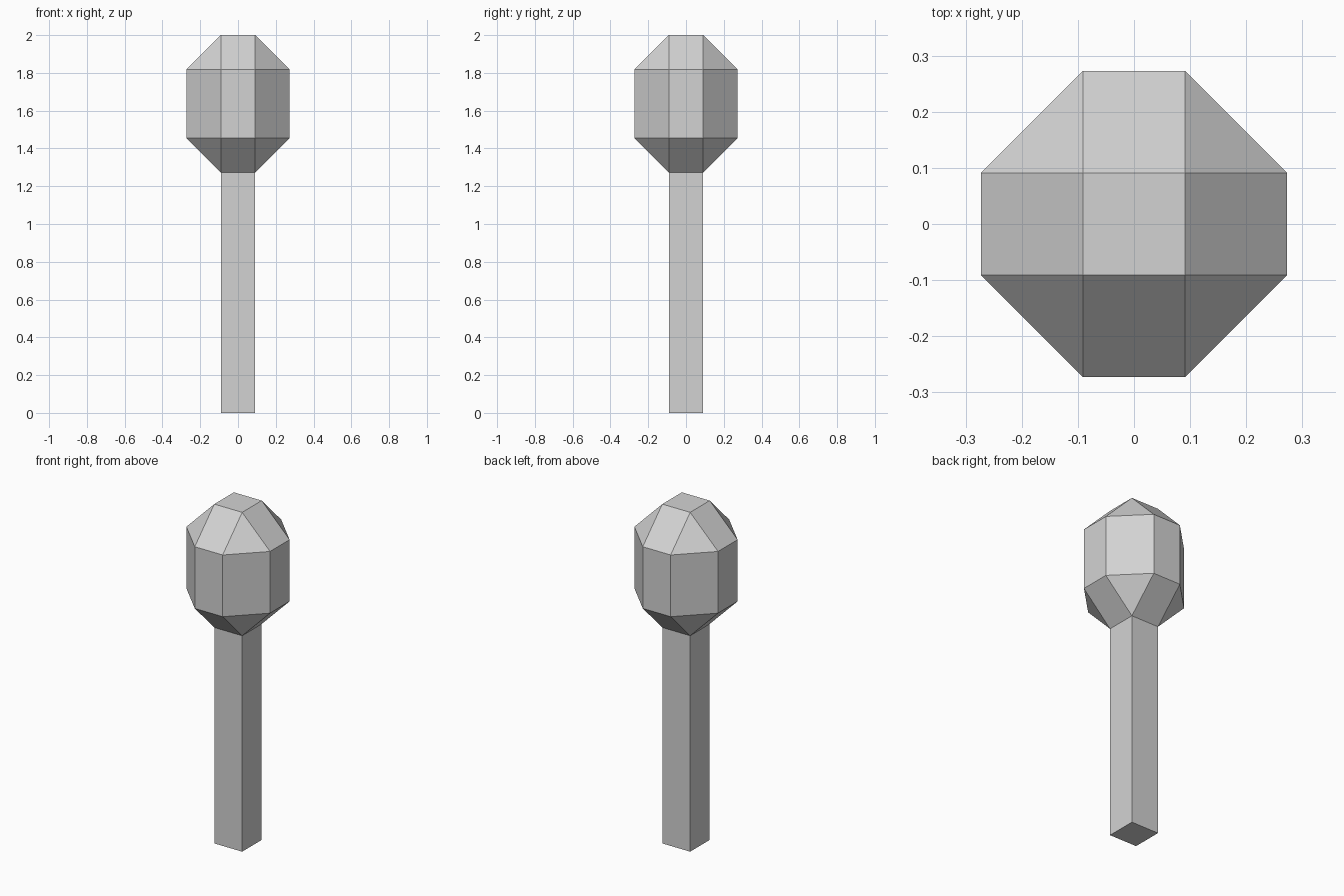
import bpy
import bmesh

cube = bpy.data.objects.get("Cube")
if cube:
    bpy.data.objects.remove(cube, do_unlink=True)

U = 2 / 11            # module: every size is a multiple of this
R, W = U / 2, U * 1.5  # half widths of the post and of the head
NECK, LOW, HIGH, TOP = 7 * U, 8 * U, 10 * U, 11 * U

grey = bpy.data.materials.new("light_grey")
grey.use_nodes = True
colour = (0.65, 0.65, 0.65, 1)
grey.diffuse_color = colour
grey.node_tree.nodes["Principled BSDF"].inputs["Base Color"].default_value = colour


def hull_part(name, points, hidden_z):
    """Flat-faced convex part, without the face hidden at the joint height."""
    bm = bmesh.new()
    for p in points:
        bm.verts.new(p)
    bmesh.ops.convex_hull(bm, input=bm.verts)
    bmesh.ops.dissolve_limit(bm, angle_limit=0.01, verts=bm.verts, edges=bm.edges)
    bmesh.ops.recalc_face_normals(bm, faces=bm.faces)
    joint = [f for f in bm.faces if all(abs(v.co.z - hidden_z) < 1e-4 for v in f.verts)]
    bmesh.ops.delete(bm, geom=joint, context="FACES_ONLY")
    mesh = bpy.data.meshes.new(name)
    bm.to_mesh(mesh)
    bm.free()
    mesh.materials.append(grey)
    obj = bpy.data.objects.new(name, mesh)
    bpy.context.collection.objects.link(obj)
    return obj


def ring(a, b, z):
    return [(sx * a, sy * b, z) for sx in (-1, 1) for sy in (-1, 1)]


# Square post
hull_part("post", ring(R, R, 0) + ring(R, R, NECK), NECK)

# Faceted head: square ends, octagonal middle
head = ring(R, R, NECK) + ring(R, R, TOP)
for z in (LOW, HIGH):
    head += ring(W, R, z) + ring(R, W, z)
hull_part("head", head, NECK)
